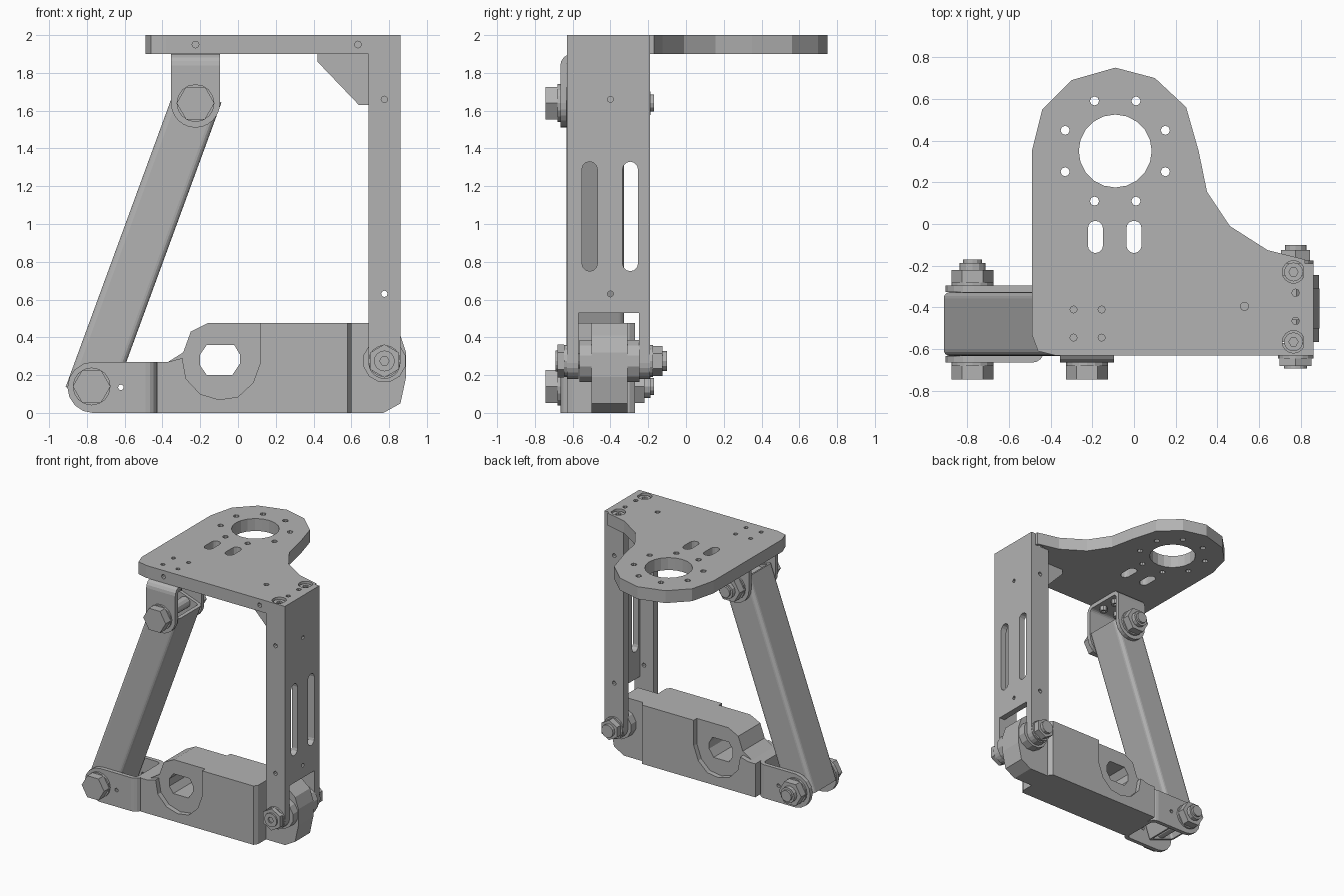
import bpy, bmesh, math
from mathutils import Matrix, Vector

if "Cube" in bpy.data.objects:
    bpy.data.objects.remove(bpy.data.objects["Cube"])

steel = bpy.data.materials.new("steel_grey")
steel.use_nodes = True
GREY = (0.45, 0.45, 0.45, 1)
steel.diffuse_color = GREY
steel.node_tree.nodes["Principled BSDF"].inputs["Base Color"].default_value = GREY

# Link end points in the x-z plane
FOOT, HEAD = Vector((-0.775, 0, 0.14)), Vector((-0.225, 0, 1.64))
along = (HEAD - FOOT).normalized()
X, Y, Z = Vector((1, 0, 0)), Vector((0, 1, 0)), Vector((0, 0, 1))
FRAMES = {"x": (Y, Z, X), "y": (X, Z, Y), "z": (X, Y, Z),
          "link": (along.cross(Y), Y, along)}


def frame(axis):
    m = Matrix(FRAMES[axis]).transposed().to_4x4()
    if axis == "link":
        m.translation = FOOT
    return m


def prism(name, axis, lo, hi, outline, holes=()):
    """Extrude a flat outline with holes along an axis."""
    cu = bpy.data.curves.new(name, "CURVE")
    cu.dimensions, cu.fill_mode, cu.extrude = "2D", "BOTH", (hi - lo) / 2
    for loop in (outline, *holes):
        sp = cu.splines.new("POLY")
        sp.points.add(len(loop) - 1)
        for p, (u, v) in zip(sp.points, loop):
            p.co = (u, v, 0, 1)
        sp.use_cyclic_u = True
    tmp = bpy.data.objects.new(name + "_profile", cu)
    bpy.context.collection.objects.link(tmp)
    dg = bpy.context.evaluated_depsgraph_get()
    me = bpy.data.meshes.new_from_object(tmp.evaluated_get(dg))
    bpy.data.objects.remove(tmp)
    me.transform(frame(axis) @ Matrix.Translation((0, 0, (lo + hi) / 2)))
    bm = bmesh.new()
    bm.from_mesh(me)
    bmesh.ops.remove_doubles(bm, verts=bm.verts, dist=1e-5)
    bmesh.ops.recalc_face_normals(bm, faces=bm.faces)
    for f in bm.faces:
        f.smooth = False
        f.material_index = 0
    bm.to_mesh(me)
    bm.free()
    me.materials.clear()
    me.materials.append(steel)
    ob = bpy.data.objects.new(name, me)
    bpy.context.collection.objects.link(ob)
    return ob


def ring(u, v, r, n=16, start=0.0, sweep=360.0):
    """Points on a circle, or on an arc with both ends when sweep < 360."""
    steps = n if sweep == 360 else n - 1
    return [(u + r * math.cos(math.radians(start + sweep * i / steps)),
             v + r * math.sin(math.radians(start + sweep * i / steps))) for i in range(n)]


def slot(u, v, w, h):
    """Upright slot with round ends."""
    r = w / 2
    return (ring(u, v + h / 2 - r, r, 7, 0, 180) + ring(u, v - h / 2 + r, r, 7, 180, 180))


def rounded(u0, u1, v0, v1, r):
    corners = ((u1 - r, v1 - r, 0), (u0 + r, v1 - r, 90), (u0 + r, v0 + r, 180), (u1 - r, v0 + r, 270))
    return [p for u, v, a in corners for p in ring(u, v, r, 5, a, 90)]


def cut(target, cutter):
    mod = target.modifiers.new("cut", "BOOLEAN")
    mod.object, mod.solver = cutter, "EXACT"
    cutter.hide_render = True
    cutter.hide_viewport = True
    cutter.hide_set(True)


def stack(name, x, z, parts, turn=0):
    """Bolt hardware along y: (part, sides, radius, y0, y1)."""
    for part, n, r, y0, y1 in parts:
        prism(f"{name}_{part}", "y", y0, y1, ring(x, z, r, n, turn if n == 6 else 0))


# Top plate with motor opening, bolt circle and slots
CX, CY = -0.09, 0.35
plate_outline = [(-0.49, -0.53), (-0.46, -0.61), (-0.38, -0.63), (0.82, -0.63), (0.82, -0.17),
                 (0.64, -0.125), (0.46, -0.01), (0.35, 0.155), (0.31, 0.35), (0.25, 0.56),
                 (0.10, 0.70), (CX, 0.75), (-0.30, 0.69), (-0.44, 0.55), (-0.49, 0.35)]
plate_holes = [ring(CX, CY, 0.175, 20)]
for i in range(8):
    a = math.radians(22.5 + 45 * i)
    plate_holes.append(ring(CX + 0.26 * math.cos(a), CY + 0.26 * math.sin(a), 0.022, 8))
plate_holes += [slot(x, -0.062, 0.073, 0.155) for x in (-0.185, 0.0)]
plate_holes += [ring(x, y, 0.017, 8) for x in (-0.29, -0.155) for y in (-0.41, -0.545)]
plate_holes += [ring(0.53, -0.395, 0.02, 8), ring(0.775, -0.33, 0.018, 8), ring(0.775, -0.465, 0.018, 8)]
plate_holes += [ring(0.765, y, 0.054) for y in (-0.23, -0.565)]
plate = prism("top_plate", "z", 1.9, 2.0, plate_outline, plate_holes)
for x in (-0.225, 0.635):
    cut(plate, prism("edge_hole_cutter", "y", -0.7, -0.58, ring(x, 1.95, 0.018, 8)))
for y in (-0.23, -0.565):
    prism("plate_screw", "z", 1.9, 1.985, ring(0.765, y, 0.045), [ring(0.765, y, 0.022, 6)])
    prism("plate_screw_core", "z", 1.9, 1.95, ring(0.765, y, 0.03, 8))

# Upright channel: slotted web and two flanges with round feet
prism("upright_web", "x", 0.81, 0.86,
      [(-0.63, 0.53), (-0.63, 2.0), (-0.19, 2.0), (-0.19, 0.53)],
      [slot(y, 1.04, 0.082, 0.58) for y in (-0.51, -0.295)]
      + [ring(-0.40, z, 0.016, 8) for z in (0.63, 1.66)])
foot_arc = ring(0.775, 0.265, 0.085, 11, 180, 180)
for name, y in (("upright_front_flange", -0.63), ("upright_back_flange", -0.25)):
    prism(name, "y", y, y + 0.06, [(0.86, 0.53), (0.81, 0.53), (0.81, 1.9), (0.69, 1.9)] + foot_arc,
          [ring(0.775, z, 0.017, 8) for z in (0.63, 1.66)])
prism("gusset", "y", -0.46, -0.35,
      [(0.42, 1.9), (0.42, 1.86), (0.64, 1.63), (0.81, 1.63), (0.81, 1.9)])

# Lower arm: core slab, and side slabs that leave a pocket round the opening
opening = [(-0.2, 0.25), (-0.2, 0.31), (-0.165, 0.36), (-0.02, 0.36),
           (0.01, 0.31), (0.01, 0.26), (-0.03, 0.2), (-0.165, 0.2)]
prism("arm_core", "y", -0.59, -0.31,
      [(-0.43, 0), (0.59, 0), (0.59, 0.475), (-0.16, 0.475), (-0.25, 0.43),
       (-0.29, 0.32), (-0.37, 0.27), (-0.43, 0.27)], [opening])
pocket = [(0.12, 0.475), (0.12, 0.27), (0.08, 0.16), (0, 0.085), (-0.1, 0.07),
          (-0.2, 0.1), (-0.275, 0.18), (-0.295, 0.29)]
for name, y in (("arm_front_side", -0.63), ("arm_back_side", -0.31)):
    prism(name, "y", y, y + 0.04, [(-0.43, 0), (0.58, 0), (0.58, 0.475)] + pocket
          + [(-0.37, 0.27), (-0.43, 0.27)])
prism("arm_lug", "y", -0.5, -0.31,
      [(0.58, 0), (0.77, 0), (0.86, 0.05), (0.89, 0.19), (0.89, 0.32), (0.86, 0.41), (0.78, 0.475), (0.58, 0.475)])
prism("arm_lug_fillet", "z", 0, 0.475, [(0.58, -0.63), (0.6, -0.6), (0.6, -0.3), (0.58, -0.27)])
prism("pivot_boss", "y", -0.565, -0.245, ring(0.775, 0.275, 0.115, 12, 15))

# Folded brackets: bent web plus two flanges with round ends
FRONT, BACK, T = -0.665, -0.295, 0.032


def bend(end):
    """U section as (y, distance from the web face)."""
    outer = rounded(FRONT, BACK, -1, 0, 0.06)[:10]
    inner = rounded(FRONT + T, BACK - T, -1, -T, 0.03)[:10]
    return [(BACK, end)] + outer + [(FRONT, end), (FRONT + T, end)] + inner[::-1] + [(BACK - T, end)]


prism("upper_bracket_bend", "x", -0.355, -0.095, [(y, 1.9 + d) for y, d in bend(-0.1)])
prism("lower_bracket_bend", "z", 0, 0.27, [(-0.43 - d * -1, y) for y, d in bend(-0.1)])
for side, y in (("front", FRONT), ("back", BACK - T)):
    prism(f"upper_bracket_{side}_flange", "y", y, y + T,
          [(-0.355, 1.8)] + ring(-0.225, 1.64, 0.13, 13, 180, 180) + [(-0.095, 1.8)])
    prism(f"lower_bracket_{side}_flange", "y", y, y + T,
          [(-0.53, 0.27)] + ring(-0.768, 0.135, 0.135, 9, 90, 180) + [(-0.53, 0)],
          [ring(-0.62, 0.135, 0.015, 8)])
for x in (-0.29, -0.155):
    for y in (-0.41, -0.545):
        prism("bracket_screw", "z", 1.83, 1.87, ring(x, y, 0.03, 8), [ring(x, y, 0.014, 6)])

# Sloping link: hollow tube with rounded corners
link = prism("diagonal_link", "link", -0.05, (HEAD - FOOT).length + 0.05,
             rounded(-0.128, 0.128, FRONT + T, BACK - T, 0.03),
             [rounded(-0.105, 0.105, FRONT + T + 0.025, BACK - T - 0.025, 0.015)])

# Pivot bolts
for name, p in (("foot_bolt", FOOT), ("head_bolt", HEAD)):
    stack(name, p.x, p.z, [("head", 6, 0.1, -0.745, -0.68), ("washer", 16, 0.1, -0.68, -0.665),
                           ("shank", 12, 0.045, -0.68, -0.17), ("back_washer", 16, 0.1, -0.295, -0.28),
                           ("nut", 6, 0.1, -0.28, -0.22), ("lock_collar", 12, 0.062, -0.22, -0.187)])
stack("arm_bolt", 0.775, 0.275,
      [("front_washer", 16, 0.085, -0.645, -0.63), ("front_nut", 6, 0.088, -0.68, -0.645),
       ("shank", 12, 0.04, -0.675, -0.115), ("back_washer", 16, 0.085, -0.19, -0.175),
       ("back_nut", 6, 0.08, -0.175, -0.125), ("lock_collar", 12, 0.052, -0.125, -0.1)], 90)
prism("arm_bolt_socket", "y", -0.692, -0.67, ring(0.775, 0.275, 0.055), [ring(0.775, 0.275, 0.025, 6)])
